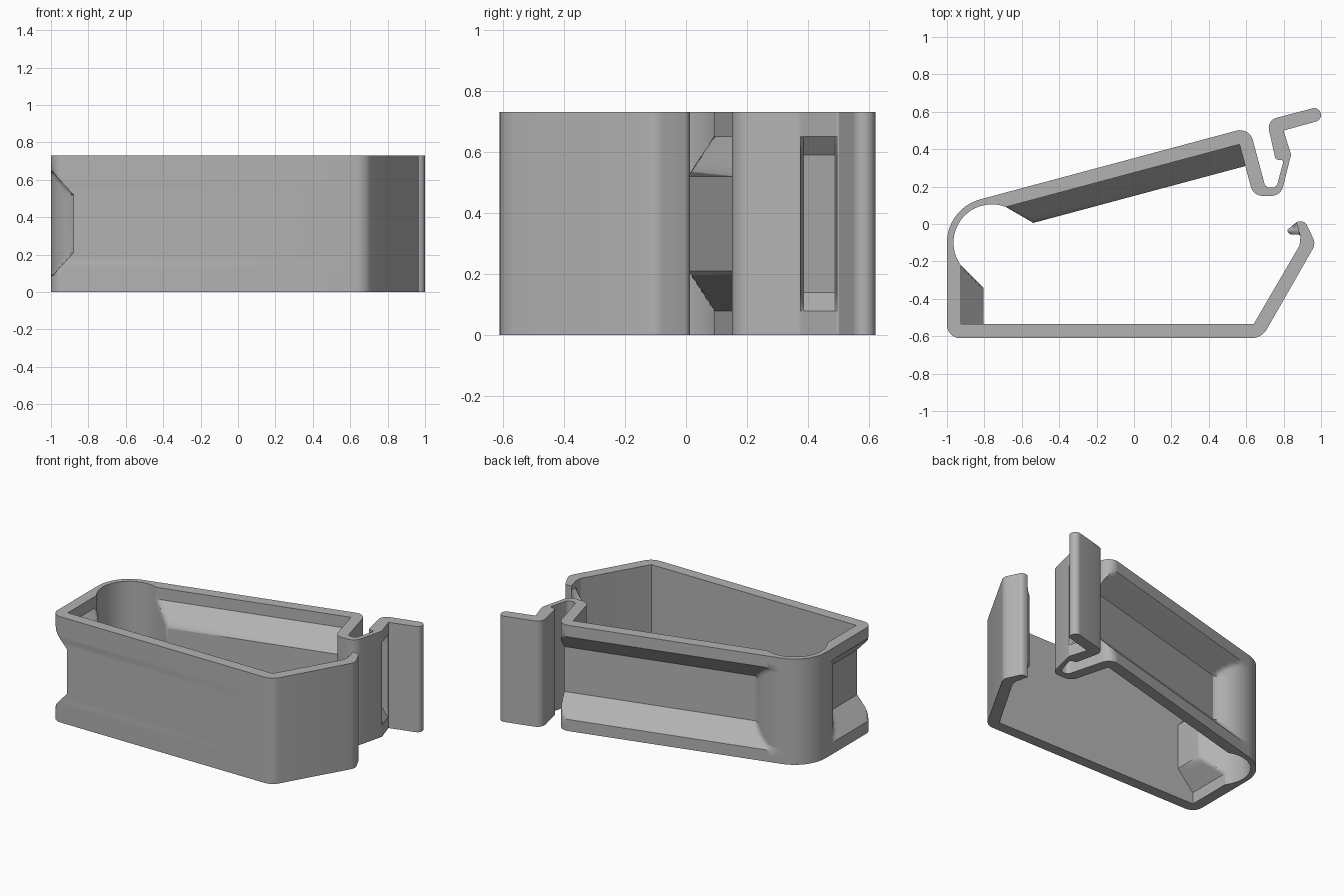
import bpy, bmesh, math
from mathutils import Vector

cube = bpy.data.objects.get("Cube")
if cube:
    bpy.data.objects.remove(cube)

HEIGHT = 0.73
C = Vector((-0.76, -0.10))            # centre of the round corner
R_OUT, R_IN, WALL = 0.24, 0.205, 0.075
H_IN = R_OUT - WALL                   # inner wall distance from the centre
S_IN = math.sqrt(R_IN ** 2 - H_IN ** 2)
DEPTH = 0.12                          # depth of the pressed channels
TILT = math.radians(15)

# Channelled walls: (outward normal, direction away from the round corner)
LEFT = (Vector((-1, 0)), Vector((0, -1)))
BACK = (Vector((-math.sin(TILT), math.cos(TILT))), Vector((math.cos(TILT), math.sin(TILT))))


def at(wall, s, h):
    return C + wall[1] * s + wall[0] * h


def ramp(z, start, end):
    """0 at and below start, 1 at end, mirrored about mid height."""
    z = min(z, HEIGHT - z)
    return min(1, max(0, (z - start) / (end - start)))


def arc(radius, a0, a1, n):
    return [C + radius * Vector((math.cos(a), math.sin(a)))
            for a in (math.radians(a0 + (a1 - a0) * i / n) for i in range(n + 1))]


# Closed plan outline: (point, fillet radius, zone)
outline = []


def add(zone, *points):
    for p in points:
        r = p[2] if len(p) > 2 else 0
        outline.append((Vector(p[:2]), r, zone))


# Small lip on the front arm
add("plain", (0.885, -0.115, 0.02), (0.89, -0.065, 0.01))
add("lip", (0.868, -0.04, 0.01), (0.84, -0.06, 0.012), (0.815, -0.035, 0.012))
add("plain", (0.873, 0.013, 0.02), (0.915, 0.013, 0.03), (0.972, -0.105, 0.06))
# Outer side: front, left, round corner, back
add("outer", (0.683, -0.61, 0.09), (-1, -0.61, 0.07))
steps = [i * 0.02 for i in range(1, 14)]
add("outer", *[at(LEFT, s, R_OUT) for s in reversed(steps)])
add("outer", *arc(R_OUT, 180, 105, 14))
add("outer", *[at(BACK, s, R_OUT) for s in steps])
add("outer", (*at(BACK, 1.49, R_OUT), 0.07))
# Spring loop and thumb tab
add("hook", (0.703, 0.195, 0.03), (0.762, 0.195, 0.03), (0.80, 0.34, 0.01), (0.757, 0.345, 0.015),
    (0.71, 0.554, 0.055), (0.988, 0.627, 0.035), (1.008, 0.557, 0.035), (0.80, 0.50, 0.02))
add("recess", (0.803, 0.488), (0.836, 0.384))
add("hook", (0.84, 0.37, 0.015), (0.785, 0.15, 0.065), (0.638, 0.15, 0.065))
# Inner side: back, round corner, left, front
ins = [S_IN + i * 0.02 for i in range(7)]
add("inner", at(BACK, 1.415, H_IN))
add("inner", *[at(BACK, s, H_IN) for s in reversed(ins)])
spread = math.degrees(math.acos(H_IN / R_IN))
add("inner", *arc(R_IN, 105 - spread, 180 + spread, 28)[1:-1])
add("inner", *[at(LEFT, s, H_IN) for s in ins])
add("inner", (-0.925, -0.535), (0.64, -0.535))


def rounded(points):
    """Replace each corner that has a radius with a short arc."""
    result = []
    for i, (p, r, zone) in enumerate(points):
        if not r:
            result.append((p, zone))
            continue
        a = points[i - 1][0] - p
        b = points[(i + 1) % len(points)][0] - p
        half = a.angle(b) / 2
        d = min(r / math.tan(half), 0.48 * a.length, 0.48 * b.length)
        r = d * math.tan(half)
        centre = p + (a.normalized() + b.normalized()).normalized() * (r / math.sin(half))
        v0 = p + a.normalized() * d - centre
        v1 = p + b.normalized() * d - centre
        turn = math.atan2(v0.x * v1.y - v0.y * v1.x, v0.dot(v1))
        n = max(2, math.ceil(abs(turn) / math.radians(14)))
        for k in range(n + 1):
            t = turn * k / n
            c, s = math.cos(t), math.sin(t)
            result.append((centre + Vector((v0.x * c - v0.y * s, v0.x * s + v0.y * c)), zone))
    return result


def pressed(p, zone, z):
    """Outline point at height z, after pressing in channels and recesses."""
    p = p.copy()
    if zone == "recess":
        p.x -= 0.045 * ramp(z, 0.08, 0.14)
    elif zone == "lip":
        p.x = 0.885 + (p.x - 0.885) * max(0.08, ramp(z, 0.04, 0.11))
    elif zone in ("outer", "inner"):
        d = DEPTH * ramp(z, 0.08, 0.21)
        for n, t in (LEFT, BACK):
            s, h = (p - C).dot(t), (p - C).dot(n)
            if zone == "outer" and s > 0:
                limit = R_OUT - d
                if s < R_OUT:
                    limit = max(limit, math.sqrt(R_OUT ** 2 - s ** 2))
            elif zone == "inner" and s > S_IN:
                limit = H_IN - min(d, s - S_IN)
            else:
                continue
            p += n * (min(h, limit) - h)
    return p


# Heights of the rings, mirrored about mid height
low = [0, 0.04, 0.11, 0.14] + [0.08 + 0.13 * i / 6 for i in range(7)]
levels = sorted(set(round(z, 4) for v in low for z in (v, HEIGHT - v)))

loop = rounded(outline)
bm = bmesh.new()
rings = []
for z in levels:
    rings.append([bm.verts.new((*pressed(p, zone, z), z)) for p, zone in loop])
for a, b in zip(rings, rings[1:]):
    for i in range(len(loop)):
        j = (i + 1) % len(loop)
        bm.faces.new((a[i], a[j], b[j], b[i]))
caps = [bm.faces.new(rings[0]), bm.faces.new(rings[-1])]
bmesh.ops.triangulate(bm, faces=caps)
bmesh.ops.recalc_face_normals(bm, faces=bm.faces)

mesh = bpy.data.meshes.new("clip_body")
bm.to_mesh(mesh)
bm.free()
body = bpy.data.objects.new("clip_body", mesh)
bpy.context.collection.objects.link(body)

grey = bpy.data.materials.new("plain_grey")
grey.use_nodes = True
colour = (0.45, 0.45, 0.45, 1)
grey.diffuse_color = colour
grey.node_tree.nodes["Principled BSDF"].inputs["Base Color"].default_value = colour
mesh.materials.append(grey)

bpy.ops.object.select_all(action="DESELECT")
body.select_set(True)
bpy.context.view_layer.objects.active = body
bpy.ops.object.shade_smooth_by_angle(angle=math.radians(30))
